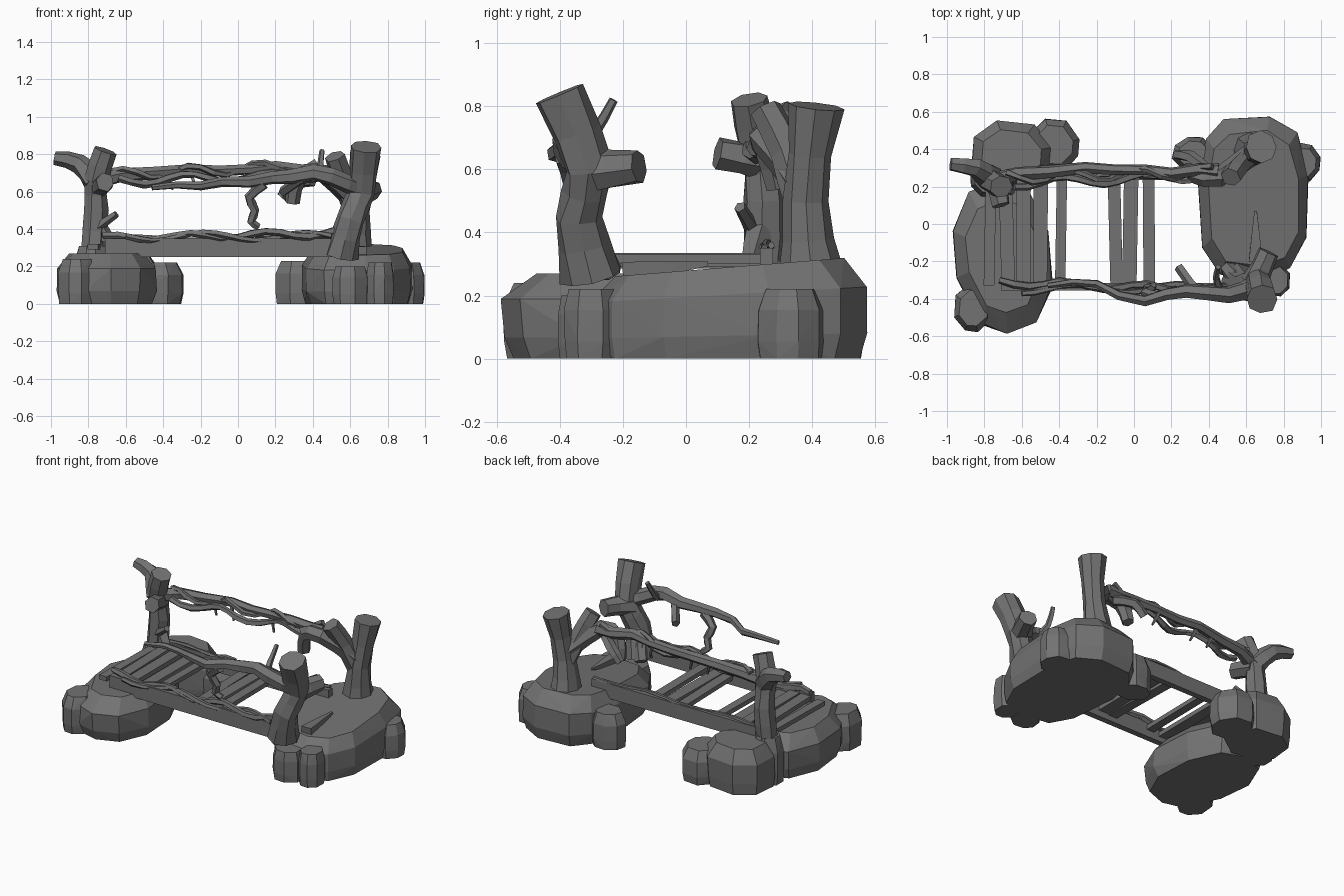
import bpy, bmesh, math, random
from mathutils import Matrix, Vector

random.seed(4)
cube = bpy.data.objects.get("Cube")
if cube:
    bpy.data.objects.remove(cube, do_unlink=True)

stone_grey = bpy.data.materials.new("stone_grey")
stone_grey.use_nodes = True
grey = (0.17, 0.17, 0.17, 1)
stone_grey.diffuse_color = grey
stone_grey.node_tree.nodes["Principled BSDF"].inputs["Base Color"].default_value = grey


def finish(bm, name):
    """Turn a bmesh into a flat-shaded, coloured object."""
    bmesh.ops.recalc_face_normals(bm, faces=bm.faces)
    mesh = bpy.data.meshes.new(name)
    bm.to_mesh(mesh)
    bm.free()
    mesh.materials.append(stone_grey)
    bpy.context.collection.objects.link(bpy.data.objects.new(name, mesh))


def rock(name, center, size, height, top=0.75, sides=8, turn=0.0, tilt=0.0, square=1.0):
    """Faceted boulder: convex hull of rings that swell, then close in at the top."""
    bm = bmesh.new()
    spin = Matrix.Rotation(turn, 2)
    for k in range(sides):
        angle = math.tau * (k + 0.4 + random.uniform(-0.15, 0.15)) / sides
        c, s = math.cos(angle), math.sin(angle)
        edge = spin @ Vector((math.copysign(abs(c) ** square, c) * size[0],
                              math.copysign(abs(s) ** square, s) * size[1]))
        for level, scale in ((0, 0.94), (0.25, 1), (0.7, 1), (1, top)):
            p = edge * scale * random.uniform(0.97, 1.02)
            z = level * (height + tilt * p.y)
            bm.verts.new((center[0] + p.x, center[1] + p.y, z))
    hull = bmesh.ops.convex_hull(bm, input=bm.verts)
    spare = set(hull["geom_interior"] + hull["geom_unused"])
    bmesh.ops.delete(bm, geom=[v for v in spare if isinstance(v, bmesh.types.BMVert)],
                     context='VERTS')
    finish(bm, name)


def tube(name, points, radii, sides):
    """Faceted tube skinned along a path with slightly uneven rings."""
    bm = bmesh.new()
    rings = []
    side = (points[1] - points[0]).orthogonal()
    for i, p in enumerate(points):
        along = (points[min(i + 1, len(points) - 1)] - points[max(i - 1, 0)]).normalized()
        side = (side - along * side.dot(along)).normalized()
        up = along.cross(side)
        ring = []
        for k in range(sides):
            angle = math.tau * k / sides
            r = radii[i] * random.uniform(0.9, 1.1)
            ring.append(bm.verts.new(p + (side * math.cos(angle) + up * math.sin(angle)) * r))
        rings.append(ring)
    for a, b in zip(rings, rings[1:]):
        for k in range(sides):
            n = (k + 1) % sides
            bm.faces.new((a[k], a[n], b[n], b[k]))
    bm.faces.new(rings[0])
    bm.faces.new(rings[-1])
    finish(bm, name)


def limb(name, path, thick, thin, flare=0.0, sides=6, wobble=0.0):
    """Branch through a few points, rounded between them, tapering, flared at both ends."""
    pts = [Vector(p) for p in path]
    pts = [pts[0] * 2 - pts[1]] + pts + [pts[-1] * 2 - pts[-2]]
    line = []
    for a, b, c, d in zip(pts, pts[1:], pts[2:], pts[3:]):
        shift = Vector([random.uniform(-wobble, wobble) for axis in "xyz"])
        line += [b, (b + c) / 2 + (b + c - a - d) / 16 + shift]
    line.append(pts[-2])
    radii = []
    for i in range(len(line)):
        t = i / (len(line) - 1)
        radii.append(thick + (thin - thick) * t + flare * (2 * t - 1) ** 2)
    tube(name, line, radii, sides)


def vine(name, start, end, radius, sway, turns, phase):
    """Thin stem winding around the line between two points."""
    start, end = Vector(start), Vector(end)
    steps = 16
    line, radii = [], []
    for i in range(steps + 1):
        wind = turns * math.tau * i / steps + phase
        line.append(start.lerp(end, i / steps)
                    + Vector((0, math.cos(wind), math.sin(wind))) * sway)
        radii.append(radius * random.uniform(0.8, 1.15))
    tube(name, line, radii, sides=5)


def board(name, center, size, skew=0.0):
    bm = bmesh.new()
    bmesh.ops.create_cube(bm, size=1)
    for v in bm.verts:
        lean = Vector((skew * v.co.y, 0, 0))
        v.co = Vector(center) + Matrix.Diagonal(size) @ v.co + lean
    finish(bm, name)


# Rock foundations
rock("right_main_rock", (0.64, 0.14), (0.3, 0.45), height=0.29, top=0.83, sides=11,
     tilt=0.08, square=0.75)
rock("left_main_rock", (-0.7, -0.17), (0.26, 0.41), height=0.27, sides=10, turn=0.12, square=0.85)
rock("left_back_rock", (-0.66, 0.37), (0.23, 0.19), height=0.29)
rock("left_back_small_rock", (-0.43, 0.42), (0.14, 0.15), height=0.22)
rock("left_front_small_rock", (-0.86, -0.45), (0.11, 0.13), height=0.24)
rock("right_side_rock", (0.9, 0.33), (0.1, 0.11), height=0.22)
rock("right_back_small_rock", (0.32, 0.37), (0.12, 0.1), height=0.23)
rock("right_front_rock", (0.6, -0.32), (0.1, 0.09), height=0.2, top=0.85)
rock("right_corner_rock", (0.76, -0.3), (0.08, 0.09), height=0.22, top=0.85)
rock("left_post_footing", (-0.78, 0.24), (0.1, 0.1), height=0.31)
limb("rock_ridge", [(0.65, -0.2, 0.27), (0.65, 0.07, 0.3)], thick=0.05, thin=0.01, sides=4)

# Deck beams and planks
for name, y in (("front_beam", -0.335), ("back_beam", 0.255)):
    board(name, (-0.1, y, 0.3), (1.22, 0.04, 0.1))
plank_places = [-0.77 + 0.09 * i for i in range(4)] + [-0.39, -0.1, -0.02, 0.08]
for number, x in enumerate(plank_places, start=1):
    board(f"plank_{number}", (x, -0.04, random.uniform(0.3, 0.32)),
          (random.uniform(0.055, 0.08), 0.58, 0.03), random.uniform(-0.02, 0.02))

# Front right post with its cut stub
limb("front_right_post", [(0.55, -0.3, 0.26), (0.6, -0.34, 0.45), (0.66, -0.31, 0.6),
                          (0.68, -0.4, 0.84)], thick=0.08, thin=0.07, flare=0.015, sides=8)
limb("front_right_stub", [(0.64, -0.32, 0.59), (0.72, -0.15, 0.61)], thick=0.07, thin=0.055,
     sides=7)
limb("front_right_root", [(0.57, -0.32, 0.4), (0.5, -0.24, 0.27)], thick=0.06, thin=0.04)

# Back right post, forked, with a drooping arm
limb("back_right_post", [(0.62, 0.4, 0.26), (0.64, 0.38, 0.5), (0.68, 0.41, 0.8)],
     thick=0.08, thin=0.06, flare=0.025, sides=8)
limb("back_right_fork", [(0.63, 0.37, 0.48), (0.57, 0.32, 0.65), (0.52, 0.25, 0.79)],
     thick=0.06, thin=0.055)
limb("back_right_arm", [(0.62, 0.37, 0.56), (0.45, 0.25, 0.7), (0.32, 0.26, 0.67),
                        (0.29, 0.29, 0.54)], thick=0.06, thin=0.04)
limb("back_right_curl", [(0.4, 0.28, 0.66), (0.3, 0.36, 0.64), (0.23, 0.37, 0.57)],
     thick=0.035, thin=0.03, sides=5)

# Back left post and branches
limb("back_left_post", [(-0.78, 0.24, 0.26), (-0.76, 0.25, 0.5), (-0.76, 0.23, 0.66),
                        (-0.71, 0.2, 0.82)], thick=0.07, thin=0.06, sides=7)
limb("back_left_side_branch", [(-0.76, 0.24, 0.65), (-0.85, 0.3, 0.75), (-0.98, 0.32, 0.78)],
     thick=0.07, thin=0.035)
limb("back_left_knob", [(-0.75, 0.25, 0.62), (-0.71, 0.1, 0.65)], thick=0.06, thin=0.05)
limb("back_left_twig", [(-0.76, 0.22, 0.4), (-0.65, 0.17, 0.48)], thick=0.03, thin=0.02, sides=5)
limb("back_left_root", [(-0.75, 0.24, 0.42), (-0.66, 0.2, 0.28)], thick=0.05, thin=0.03, sides=5)

# Back rail: a branch wrapped by two vines, with hanging sprigs
limb("back_rail", [(-0.75, 0.23, 0.66), (-0.45, 0.28, 0.7), (-0.1, 0.29, 0.71),
                   (0.2, 0.27, 0.73), (0.45, 0.28, 0.71)],
     thick=0.03, thin=0.028, flare=0.015, wobble=0.02)
vine("upper_rail_vine", (-0.68, 0.25, 0.69), (0.42, 0.28, 0.74), 0.018, sway=0.03, turns=3, phase=0.5)
vine("lower_rail_vine", (-0.64, 0.22, 0.66), (0.46, 0.26, 0.69), 0.02, sway=0.025, turns=2.5, phase=2.6)
for x in (-0.35, -0.22, 0.08):
    limb("rail_sprig", [(x - 0.03, 0.29, 0.69), (x, 0.27, 0.61)], thick=0.012, thin=0.007, sides=4)

# Front branch reaching along the bridge, with twigs
limb("front_branch", [(0.66, -0.32, 0.62), (0.5, -0.38, 0.68), (0.28, -0.36, 0.68),
                      (0.06, -0.41, 0.65), (-0.2, -0.32, 0.63), (-0.46, -0.33, 0.62)],
     thick=0.055, thin=0.015, wobble=0.015)
limb("hanging_branch", [(0.14, -0.39, 0.64), (0.06, -0.37, 0.57), (0.09, -0.35, 0.5),
                        (0.07, -0.34, 0.44), (0.11, -0.33, 0.41)], thick=0.03, thin=0.02, sides=5)
limb("upright_twig", [(0.46, -0.36, 0.67), (0.44, -0.29, 0.72), (0.45, -0.23, 0.82)],
     thick=0.025, thin=0.014, sides=5)
limb("inner_twig", [(0.34, -0.37, 0.67), (0.24, -0.23, 0.6)], thick=0.03, thin=0.028, sides=5)

# Vines along the deck edges
vine("front_deck_vine", (-0.72, -0.31, 0.35), (0.54, -0.36, 0.38), 0.022, sway=0.018, turns=3, phase=1)
vine("thin_deck_vine", (-0.6, -0.35, 0.36), (0.5, -0.34, 0.36), 0.016, sway=0.022, turns=2, phase=3)
vine("back_deck_vine", (-0.7, 0.25, 0.35), (0.5, 0.26, 0.36), 0.012, sway=0.01, turns=2, phase=0)
